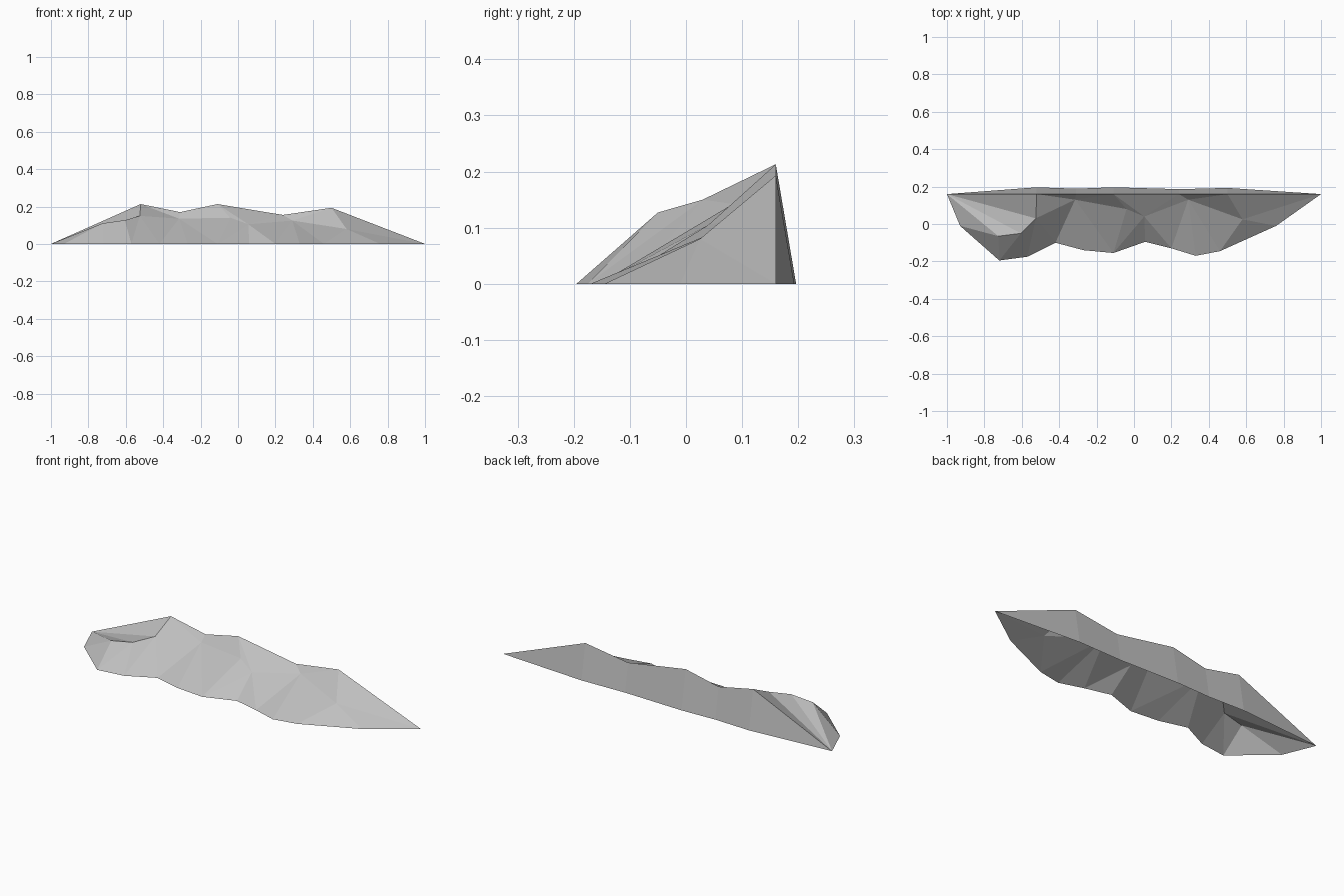
import bpy
import bmesh

cube = bpy.data.objects.get("Cube")
if cube:
    bpy.data.objects.remove(cube, do_unlink=True)

# Stone colour
stone = bpy.data.materials.new("grey_stone")
stone.use_nodes = True
color = (0.52, 0.52, 0.52, 1)
stone.diffuse_color = color
stone.node_tree.nodes["Principled BSDF"].inputs["Base Color"].default_value = color

# Chains running along the ridge, all sharing the two pointed ends
BACK = 0.16
crest = [(-.52, .213), (-.31, .17), (-.11, .213), (.24, .155), (.5, .193)]
ridge = [(x, BACK, z) for x, z in crest]
back_base = [(x, BACK + .17 * z, 0) for x, z in crest]
ledge = [(-.725, -.065, .11), (-.605, -.05, .127), (-.525, .03, .15),
         (-.315, .13, .135), (-.04, .08, .14), (.055, .04, .105),
         (.29, .13, .125), (.58, .025, .08)]
foot = [(-.93, -.01), (-.72, -.195), (-.57, -.175), (-.42, -.1),
        (-.27, -.14), (-.11, -.155), (.06, -.095), (.2, -.13),
        (.33, -.17), (.46, -.145), (.76, -.01)]
front_base = [(x, y, 0) for x, y in foot]

bm = bmesh.new()
left_end = bm.verts.new((1, BACK, 0))
right_end = bm.verts.new((-1, BACK, 0))


def chain(points):
    return [right_end] + [bm.verts.new(p) for p in points] + [left_end]


def zip_chains(low, high):
    """Fill between two chains with triangles, always advancing the one behind."""
    i = j = 0
    while i < len(low) - 1 or j < len(high) - 1:
        step_low = j == len(high) - 1 or (
            i < len(low) - 1 and low[i + 1].co.x < high[j + 1].co.x)
        if step_low:
            tri = (low[i], low[i + 1], high[j])
            i += 1
        else:
            tri = (low[i], high[j + 1], high[j])
            j += 1
        if len(set(tri)) == 3:
            bm.faces.new(tri)


# Front slope, upper slope and steep back, open underneath
chains = [chain(p) for p in (front_base, ledge, ridge, back_base)]
for low, high in zip(chains, chains[1:]):
    zip_chains(low, high)

mesh = bpy.data.meshes.new("rock_ridge")
bm.to_mesh(mesh)
bm.free()
mesh.materials.append(stone)
rock = bpy.data.objects.new("rock_ridge", mesh)
bpy.context.collection.objects.link(rock)
